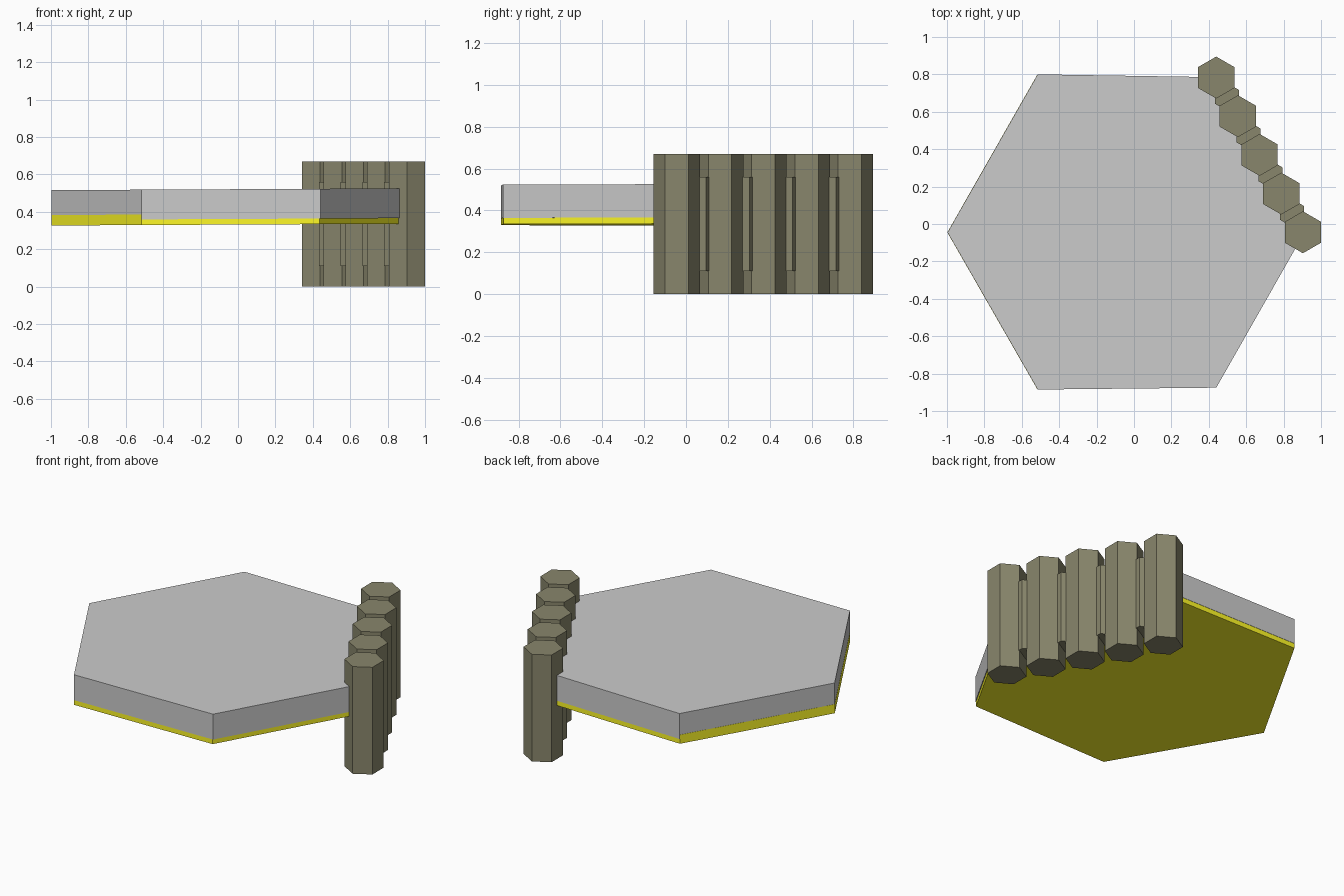
import bpy, bmesh
from math import sin, cos, radians

if "Cube" in bpy.data.objects:
    bpy.data.objects.remove(bpy.data.objects["Cube"])


def material(name, color):
    m = bpy.data.materials.new(name)
    m.diffuse_color = (*color, 1)
    m.use_nodes = True
    m.node_tree.nodes["Principled BSDF"].inputs["Base Color"].default_value = m.diffuse_color
    return m


def prism(name, outline, z0, z1, mat=None, tilt=0.0):
    """Extrude an outline from z0 to z1; tilt raises z slightly along x."""
    bm = bmesh.new()
    low = [bm.verts.new((x, y, z0 + tilt * x)) for x, y in outline]
    high = [bm.verts.new((x, y, z1 + tilt * x)) for x, y in outline]
    bm.faces.new(low)
    bm.faces.new(high)
    n = len(outline)
    for i in range(n):
        j = (i + 1) % n
        bm.faces.new((low[i], low[j], high[j], high[i]))
    bmesh.ops.recalc_face_normals(bm, faces=bm.faces)
    me = bpy.data.meshes.new(name)
    bm.to_mesh(me)
    bm.free()
    ob = bpy.data.objects.new(name, me)
    bpy.context.collection.objects.link(ob)
    if mat:
        me.materials.append(mat)
    return ob


def hexagon(cx, cy, r):
    return [(cx + r * cos(radians(30 + 60 * i)), cy + r * sin(radians(30 + 60 * i)))
            for i in range(6)]


yellow = material("yellow_base", (1.0, 0.95, 0.02))
olive = material("olive_post", (0.25, 0.24, 0.15))

# Slightly uneven hexagonal tile: grey slab over a thin yellow base
tile = [(-0.997, -0.045), (-0.515, -0.885), (0.44, -0.875),
        (0.912, -0.045), (0.44, 0.785), (-0.515, 0.80)]
base = [(-0.04 + (x + 0.04) * 0.998 - 0.003, -0.045 + (y + 0.045) * 0.998) for x, y in tile]
prism("tile_slab", tile, 0.362, 0.521, tilt=0.005)
prism("tile_base", base, 0.332, 0.388, yellow, tilt=0.005)

# Row of wall posts along one edge, with shorter links between them
start, step = (0.4395, 0.783), (0.1159, -0.2068)
for i in range(5):
    x, y = start[0] + step[0] * i, start[1] + step[1] * i
    prism(f"wall_post_{i + 1}", hexagon(x, y, 0.112), 0.0, 0.67, olive)
    if i < 4:
        mid = hexagon(x + step[0] / 2, y + step[1] / 2, 0.074)
        prism(f"wall_link_{i + 1}", mid, 0.11, 0.56, olive)
